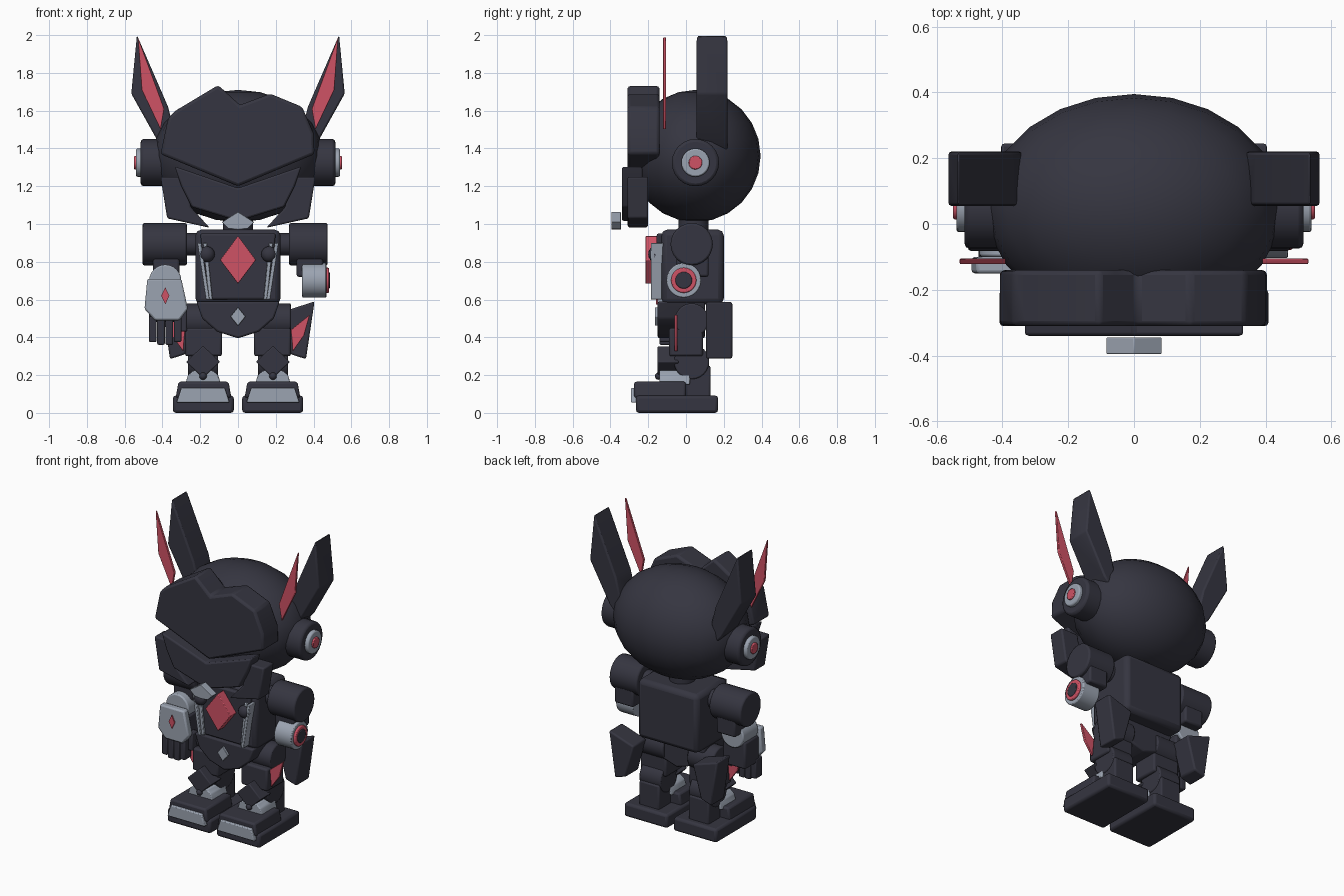
import bpy, bmesh, math
from mathutils import Matrix, Vector

if "Cube" in bpy.data.objects:
    bpy.data.objects.remove(bpy.data.objects["Cube"])


def material(name, rgb):
    m = bpy.data.materials.new(name)
    m.use_nodes = True
    m.diffuse_color = (*rgb, 1)
    m.node_tree.nodes["Principled BSDF"].inputs["Base Color"].default_value = (*rgb, 1)
    return m


DARK = material("charcoal", (.036, .036, .052))
GRAY = material("steel_gray", (.33, .37, .44))
RED = material("crimson", (.62, .085, .13))


def finish(name, bm, mat, bevel=0):
    bmesh.ops.recalc_face_normals(bm, faces=bm.faces)
    mesh = bpy.data.meshes.new(name)
    bm.to_mesh(mesh)
    bm.free()
    mesh.materials.append(mat)
    ob = bpy.data.objects.new(name, mesh)
    bpy.context.collection.objects.link(ob)
    if bevel:
        mod = ob.modifiers.new("bevel", "BEVEL")
        mod.width, mod.segments, mod.limit_method = bevel, 2, "ANGLE"
    bpy.ops.object.select_all(action="DESELECT")
    ob.select_set(True)
    bpy.context.view_layer.objects.active = ob
    bpy.ops.object.shade_smooth_by_angle(angle=math.radians(35))
    return ob


def prism(name, pts, y0, y1, mat, bevel=.01, side=1):
    """Front outline in x, z extruded from y0 to y1."""
    bm = bmesh.new()
    face = bm.faces.new([bm.verts.new((side * x, y0, z)) for x, z in pts])
    new = bmesh.ops.extrude_face_region(bm, geom=[face])["geom"]
    for v in new:
        if isinstance(v, bmesh.types.BMVert):
            v.co.y = y1
    return finish(name, bm, mat, bevel)


def box(name, x, y, z, mat, bevel=.012, side=1):
    pts = [(x[0], z[0]), (x[1], z[0]), (x[1], z[1]), (x[0], z[1])]
    return prism(name, pts, y[0], y[1], mat, bevel, side)


def diamond(name, x, z, w, h, y0, y1, mat, bevel=.004, side=1):
    pts = [(x - w, z), (x, z - h), (x + w, z), (x, z + h)]
    return prism(name, pts, y0, y1, mat, bevel, side)


def cylinder(name, start, end, r, mat, bevel=.008, side=1):
    a, b = Vector(start), Vector(end)
    a.x, b.x = a.x * side, b.x * side
    turn = (b - a).to_track_quat("Z", "Y").to_matrix().to_4x4()
    bm = bmesh.new()
    bmesh.ops.create_cone(bm, cap_ends=True, segments=24, radius1=r, radius2=r,
                          depth=(b - a).length,
                          matrix=Matrix.Translation((a + b) / 2) @ turn)
    return finish(name, bm, mat, bevel)


def ball(name, centre, radii, mat, segments=24):
    bm = bmesh.new()
    bmesh.ops.create_uvsphere(bm, u_segments=segments, v_segments=segments // 2, radius=1,
                              matrix=Matrix.Translation(centre) @ Matrix.Diagonal((*radii, 1)))
    return finish(name, bm, mat)


def mirrored(half):
    """Close an outline whose first and last points lie on the centre line."""
    return half + [(-x, z) for x, z in half[-2:0:-1]]


# Head shell and face armour
ball("head", (0, .05, 1.36), (.45, .345, .35), DARK)
cylinder("neck", (0, .04, .9), (0, .04, 1.06), .08, DARK)
prism("forehead_crest",
      [(-.41, 1.37), (0, 1.2), (.405, 1.37), (.40, 1.48), (.34, 1.62), (.17, 1.69),
       (.01, 1.63), (-.055, 1.69), (-.105, 1.735), (-.33, 1.60), (-.37, 1.56)],
      -.31, -.14, DARK, .015)
prism("visor", mirrored([(0, 1.19), (.335, 1.305), (.30, 1.20), (.245, 1.09), (0, 1.015)]),
      -.34, -.23, DARK)
prism("chin_plate", mirrored([(0, 1.065), (.085, 1.01), (.05, .975), (0, .97)]),
      -.395, -.345, GRAY, .003)

# Torso and chest trim
box("torso", (-.225, .225), (-.13, .2), (.575, .97), DARK, .03)
prism("chest_panel", mirrored([(0, .95), (.2, .95), (.16, .6), (0, .6)]), -.155, -.11, DARK)
diamond("chest_gem", 0, .81, .095, .127, -.215, -.14, RED)
prism("pelvis", mirrored([(0, .59), (.22, .59), (.19, .5), (.11, .43), (0, .395)]),
      -.15, .1, DARK)
diamond("pelvis_gem", 0, .51, .04, .05, -.165, -.14, GRAY, .003)

for s, label in ((1, "left"), (-1, "right")):
    def name(part):
        return label + "_" + part

    # Cheek, ear disc and ear
    prism(name("cheek"), [(.41, 1.25), (.375, 1.03), (.15, .98), (.25, 1.09), (.28, 1.25)],
          -.31, -.2, DARK, .01, s)
    cylinder(name("ear_drum"), (.38, .05, 1.325), (.515, .05, 1.325), .125, DARK, .015, s)
    cylinder(name("ear_ring"), (.5, .05, 1.325), (.54, .05, 1.325), .075, GRAY, .008, s)
    cylinder(name("ear_stud"), (.5, .05, 1.325), (.55, .05, 1.325), .036, RED, .005, s)
    prism(name("ear"), [(.535, 2), (.565, 1.69), (.42, 1.43), (.38, 1.385), (.34, 1.5),
                        (.37, 1.62)], .055, .22, DARK, .01, s)
    prism(name("ear_blade"), [(.53, 1.99), (.51, 1.71), (.41, 1.5), (.39, 1.61)],
          -.122, -.105, RED, .003, s)

    # Chest rails and knobs
    for i, off in enumerate((0, .03)):
        prism(name(f"chest_rail_{i}"),
              [(.215 - off, .9), (.195 - off, .9), (.15 - off / 2, .6), (.17 - off / 2, .6)],
              -.185 + off / 2, -.12, GRAY, .004, s)
    ball(name("chest_knob"), (s * .165, -.165, .84), (.042, .035, .042), DARK, 16)

    # Shoulder and upper arm
    outer = .475 if s > 0 else .505
    cylinder(name("shoulder"), (.27, .03, .893), (outer, .03, .893), .112, DARK, .01, s)
    cylinder(name("shoulder_joint"), (.18, .03, .893), (.3, .03, .893), .06, DARK, 0, s)
    box(name("upper_arm"), (.31, .45), (-.05, .12), (.72, .87), DARK, .012, s)

    # Hip, leg and side skirt
    cylinder(name("hip"), (.09, .03, .49), (.28, .03, .49), .09, DARK, .008, s)
    box(name("thigh"), (.085, .28), (-.09, .09), (.3, .45), DARK, .012, s)
    cylinder(name("knee"), (.105, .03, .27), (.265, .03, .27), .093, DARK, .008, s)
    diamond(name("knee_plate"), .185, .27, .09, .085, -.15, -.04, DARK, .006, s)
    box(name("shin"), (.11, .26), (0, .13), (.07, .25), DARK, .01, s)
    prism(name("skirt"), [(.405, .59), (.36, .285), (.28, .31), (.22, .53)],
          .105, .245, DARK, .01, s)
    prism(name("skirt_blade"), [(.38, .52), (.35, .41), (.29, .325), (.28, .44)],
          -.062, -.045, RED, .003, s)

    # Foot
    box(name("sole"), (.022, .345), (-.265, .17), (0, .092), DARK, .016, s)
    prism(name("toe_cap"), [(.035, .08), (.33, .08), (.315, .165), (.05, .165)],
          -.275, 0, DARK, .012, s)
    prism(name("toe_plate"), [(.045, .055), (.325, .055), (.3, .132), (.07, .132)],
          -.292, -.25, GRAY, .006, s)
    prism(name("ankle_guard"), [(.09, .15), (.28, .15), (.265, .2), (.235, .225),
                                (.135, .225), (.105, .2)], -.14, .02, GRAY, .006, s)
    ball(name("ankle_stud"), (s * .185, -.145, .195), (.02, .02, .02), DARK, 12)

# Left arm cannon
for part, x1, r, mat in (("cannon", .468, .092, GRAY), ("cannon_ring", .482, .067, RED),
                         ("cannon_core", .486, .045, DARK)):
    cylinder(part, (.34, -.012, .702), (x1, -.012, .702), r, mat, .006)

# Right forearm and hand
cylinder("forearm", (-.385, -.1, .7), (-.385, .06, .7), .085, GRAY)
box("fist", (-.47, -.3), (-.11, .04), (.48, .66), DARK)
prism("hand_plate", [(-.48, .71), (-.3, .71), (-.265, .55), (-.31, .49), (-.44, .49),
                     (-.495, .55)], -.15, -.1, GRAY)
diamond("hand_gem", -.385, .62, .022, .045, -.158, -.14, RED, 0)
for i in range(4):
    x = -.472 + i * .044
    low = .36 if i in (1, 2) else .375
    box(f"finger_{i}", (x, x + .041), (-.14, -.07), (low, .51), DARK, .008)
box("thumb", (-.315, -.27), (-.1, -.04), (.43, .55), DARK, .008)
